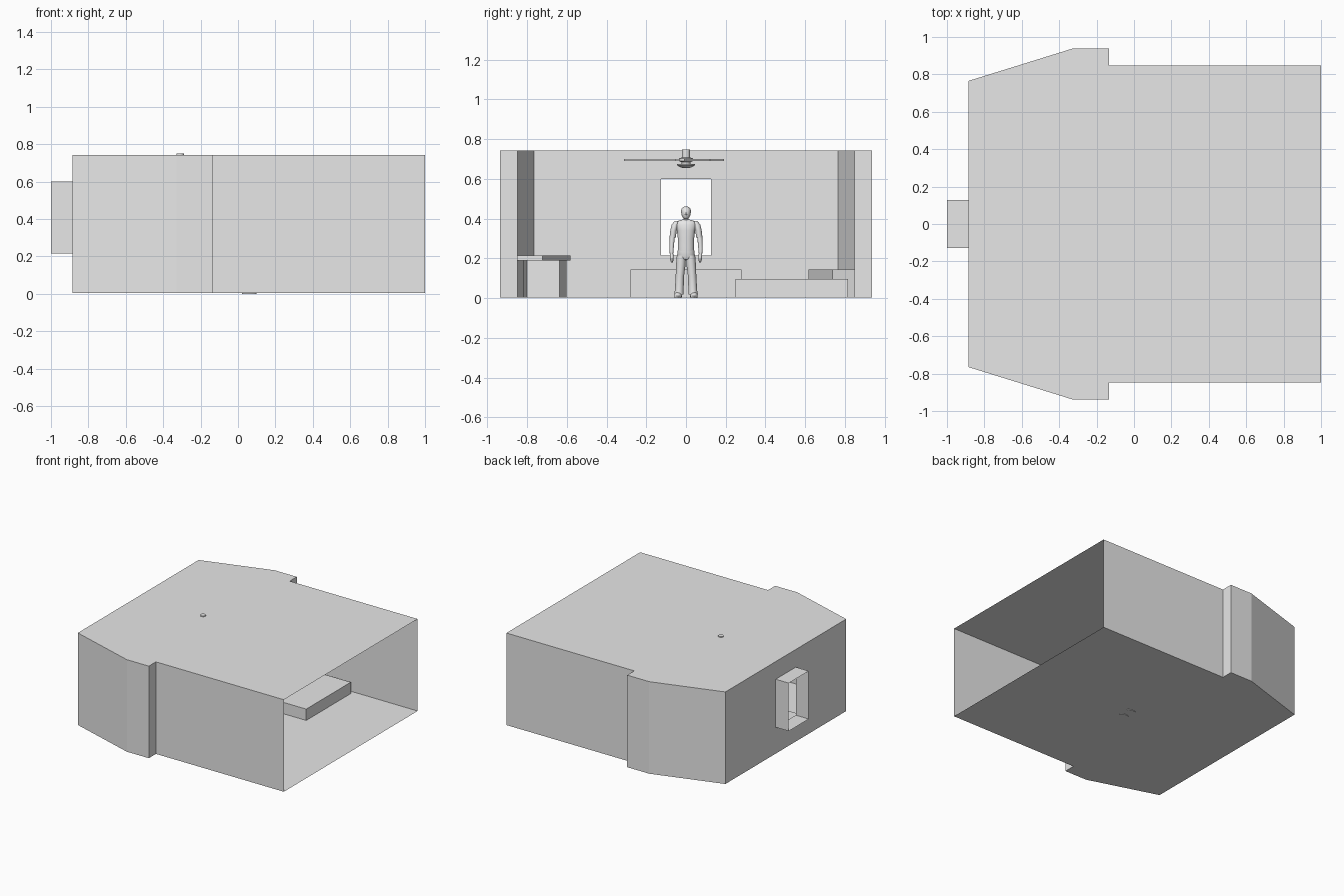
import bpy, bmesh, math
from mathutils import Vector, Matrix

cube = bpy.data.objects.get("Cube")
if cube:
    bpy.data.objects.remove(cube, do_unlink=True)

grey = bpy.data.materials.new("plain_grey")
grey.use_nodes = True
COLOUR = (0.8, 0.8, 0.8, 1)
grey.diffuse_color = COLOUR
grey.node_tree.nodes["Principled BSDF"].inputs["Base Color"].default_value = COLOUR

FLOOR, CEILING, BACK = 0.004, 0.742, -0.885


def finish(name, bm, smooth=False, recalc=True):
    if recalc:
        bmesh.ops.recalc_face_normals(bm, faces=bm.faces[:])
    mesh = bpy.data.meshes.new(name)
    bm.to_mesh(mesh)
    bm.free()
    mesh.materials.append(grey)
    obj = bpy.data.objects.new(name, mesh)
    bpy.context.collection.objects.link(obj)
    if smooth:
        bpy.ops.object.select_all(action='DESELECT')
        obj.select_set(True)
        bpy.context.view_layer.objects.active = obj
        bpy.ops.object.shade_smooth_by_angle(angle=math.radians(40))
    return obj


def prism(name, outline, z0, z1):
    bm = bmesh.new()
    base = bm.faces.new([bm.verts.new((x, y, z0)) for x, y in outline])
    top = bmesh.ops.extrude_face_region(bm, geom=[base], use_keep_orig=True)["geom"]
    bmesh.ops.translate(bm, vec=(0, 0, z1 - z0),
                        verts=[v for v in top if isinstance(v, bmesh.types.BMVert)])
    return finish(name, bm)


def box(name, x0, x1, y0, y1, z0, z1):
    return prism(name, [(x0, y0), (x1, y0), (x1, y1), (x0, y1)], z0, z1)


def wall_box(name, side, a0, a1, d0, d1, z0, z1):
    """Box against a slanted wall: a runs along the wall, d out from it."""
    corner = Vector((BACK, side * 0.765))
    along = Vector((0.555, side * 0.172)).normalized()
    inward = Vector((along.y * side, -along.x * side))
    pts = [corner + along * a + inward * d
           for a, d in ((a0, d0), (a1, d0), (a1, d1), (a0, d1))]
    return prism(name, pts, z0, z1)


def loft(name, rings, sides=16):
    """Smooth body through level ellipses (x, y, z, rx, ry)."""
    bm = bmesh.new()
    loops = []
    for x, y, z, rx, ry in rings:
        angles = [2 * math.pi * i / sides for i in range(sides)]
        loops.append([bm.verts.new((x + rx * math.cos(a), y + ry * math.sin(a), z))
                      for a in angles])
    for low, high in zip(loops, loops[1:]):
        for i in range(sides):
            j = (i + 1) % sides
            bm.faces.new((low[i], low[j], high[j], high[i]))
    bm.faces.new(loops[0][::-1])
    bm.faces.new(loops[-1])
    return finish(name, bm, smooth=True)


# Room shell: thin sheets, open on the +x end
half = [(1.0, 0.8475), (-0.135, 0.8475), (-0.135, 0.9375), (-0.33, 0.9375), (BACK, 0.765)]
outline = [(x, -y) for x, y in half] + half[::-1]
for name, z in (("floor", FLOOR), ("ceiling", CEILING)):
    bm = bmesh.new()
    face = bm.faces.new([bm.verts.new((x, y, z)) for x, y in outline])
    if name == "ceiling" and face.normal.z < 0:
        face.normal_flip()
    finish(name, bm, recalc=False)
for name, s in (("left_wall", 1), ("right_wall", -1)):
    bm = bmesh.new()
    cols = [[bm.verts.new((x, s * y, z)) for z in (FLOOR, CEILING)] for x, y in half]
    for a, b in zip(cols, cols[1:]):
        bm.faces.new((a[0], b[0], b[1], a[1]))
    finish(name, bm)

# Back wall with a window opening
ys, zs = (-0.765, -0.127, 0.127, 0.765), (FLOOR, 0.215, 0.6, CEILING)
bm = bmesh.new()
grid = [[bm.verts.new((BACK, y, z)) for z in zs] for y in ys]
for i in range(3):
    for j in range(3):
        if (i, j) != (1, 1):
            bm.faces.new((grid[i][j], grid[i][j + 1], grid[i + 1][j + 1], grid[i + 1][j]))
bmesh.ops.dissolve_limit(bm, angle_limit=0.01, verts=bm.verts[:], edges=bm.edges[:])
finish("back_wall", bm)

# Window reveal, open at both ends
bm = bmesh.new()
rim = [(ys[1], zs[1]), (ys[2], zs[1]), (ys[2], zs[2]), (ys[1], zs[2])]
inner, outer = ([bm.verts.new((x, y, z)) for y, z in rim] for x in (BACK, -1.0))
for i in range(4):
    j = (i + 1) % 4
    bm.faces.new((inner[i], inner[j], outer[j], outer[i]))
finish("window_reveal", bm)

# Furniture
box("bed", -0.13, 0.43, 0.25, 0.815, FLOOR, 0.095)
box("window_bench", BACK, -0.62, -0.28, 0.28, FLOOR, 0.145)
wall_box("low_cabinet", 1, 0, 0.41, 0, 0.155, FLOOR, 0.145)
wall_box("desk_top", -1, 0, 0.48, 0, 0.193, 0.19, 0.215)
wall_box("desk_far_support", -1, 0, 0.12, 0, 0.172, FLOOR, 0.19)
wall_box("desk_near_support", -1, 0.36, 0.48, 0, 0.058, FLOOR, 0.19)

# Ceiling fan
FX = -0.31
profile = [(0.655, 0.018), (0.66, 0.032), (0.668, 0.044), (0.675, 0.046), (0.676, 0.022),
           (0.685, 0.024), (0.69, 0.036), (0.703, 0.036), (0.708, 0.02), (0.749, 0.02)]
loft("fan_motor", [(FX, 0, z, r, r) for z, r in profile], 24)
for k in range(3):
    blade = box(f"fan_blade_{k + 1}", 0.05, 0.312, -0.04, 0.04, 0.69, 0.7)
    arm = box(f"fan_arm_{k + 1}", 0.02, 0.06, -0.012, 0.012, 0.691, 0.699)
    turn = Matrix.Translation((FX, 0, 0)) @ Matrix.Rotation(math.radians(120 * k - 90), 4, 'Z')
    for part in (blade, arm):
        part.data.transform(turn)

# Standing person, facing the open end
PX = 0.05
loft("person_shirt", [(PX, 0, z, rx, ry) for z, rx, ry in (
    (0.235, 0.028, 0.04), (0.26, 0.029, 0.041), (0.3, 0.029, 0.041), (0.34, 0.031, 0.046),
    (0.37, 0.029, 0.055), (0.385, 0.022, 0.05), (0.393, 0.015, 0.026), (0.396, 0.01, 0.016))])
loft("person_hips", [(PX, 0, z, rx, ry) for z, rx, ry in (
    (0.195, 0.022, 0.034), (0.21, 0.029, 0.045), (0.245, 0.027, 0.041))])
loft("person_neck", [(PX, 0, 0.385, 0.013, 0.014), (PX + 0.003, 0, 0.415, 0.013, 0.013)], 12)
loft("person_head", [(PX + x, 0, z, rx, ry) for x, z, rx, ry in (
    (0.012, 0.398, 0.008, 0.008), (0.008, 0.404, 0.02, 0.016), (0.005, 0.418, 0.027, 0.022),
    (0.003, 0.435, 0.03, 0.025), (0.001, 0.449, 0.027, 0.023), (0, 0.458, 0.018, 0.015),
    (0, 0.462, 0.006, 0.005))])
loft("person_nose", [(PX + 0.033, 0, 0.418, 0.006, 0.005),
                     (PX + 0.032, 0, 0.433, 0.002, 0.002)], 8)

for side, s in (("left", 1), ("right", -1)):
    loft(f"person_{side}_trouser", [(PX, s * y, z, rx, ry) for y, z, rx, ry in (
        (0.036, 0.018, 0.026, 0.024), (0.034, 0.04, 0.023, 0.022), (0.031, 0.11, 0.022, 0.021),
        (0.026, 0.17, 0.026, 0.024), (0.023, 0.215, 0.027, 0.023))])
    loft(f"person_{side}_shoe", [(PX + x, s * 0.04, z, rx, ry) for x, z, rx, ry in (
        (0.01, 0, 0.039, 0.018), (0.01, 0.01, 0.04, 0.019), (0.006, 0.02, 0.032, 0.017),
        (-0.004, 0.032, 0.02, 0.014))])
    loft(f"person_{side}_sleeve", [(PX, s * y, z, rx, ry) for y, z, rx, ry in (
        (0.067, 0.305, 0.019, 0.016), (0.063, 0.34, 0.02, 0.016), (0.055, 0.37, 0.02, 0.017),
        (0.046, 0.387, 0.012, 0.012))])
    loft(f"person_{side}_forearm", [(PX + x, s * y, z, r, r) for x, y, z, r in (
        (0.012, 0.073, 0.215, 0.008), (0.008, 0.073, 0.25, 0.011), (0, 0.069, 0.315, 0.013))], 12)
    loft(f"person_{side}_hand", [(PX + x, s * 0.071, z, rx, ry) for x, z, rx, ry in (
        (0.018, 0.178, 0.006, 0.004), (0.016, 0.19, 0.013, 0.008),
        (0.014, 0.208, 0.013, 0.009), (0.012, 0.222, 0.008, 0.007))], 12)
